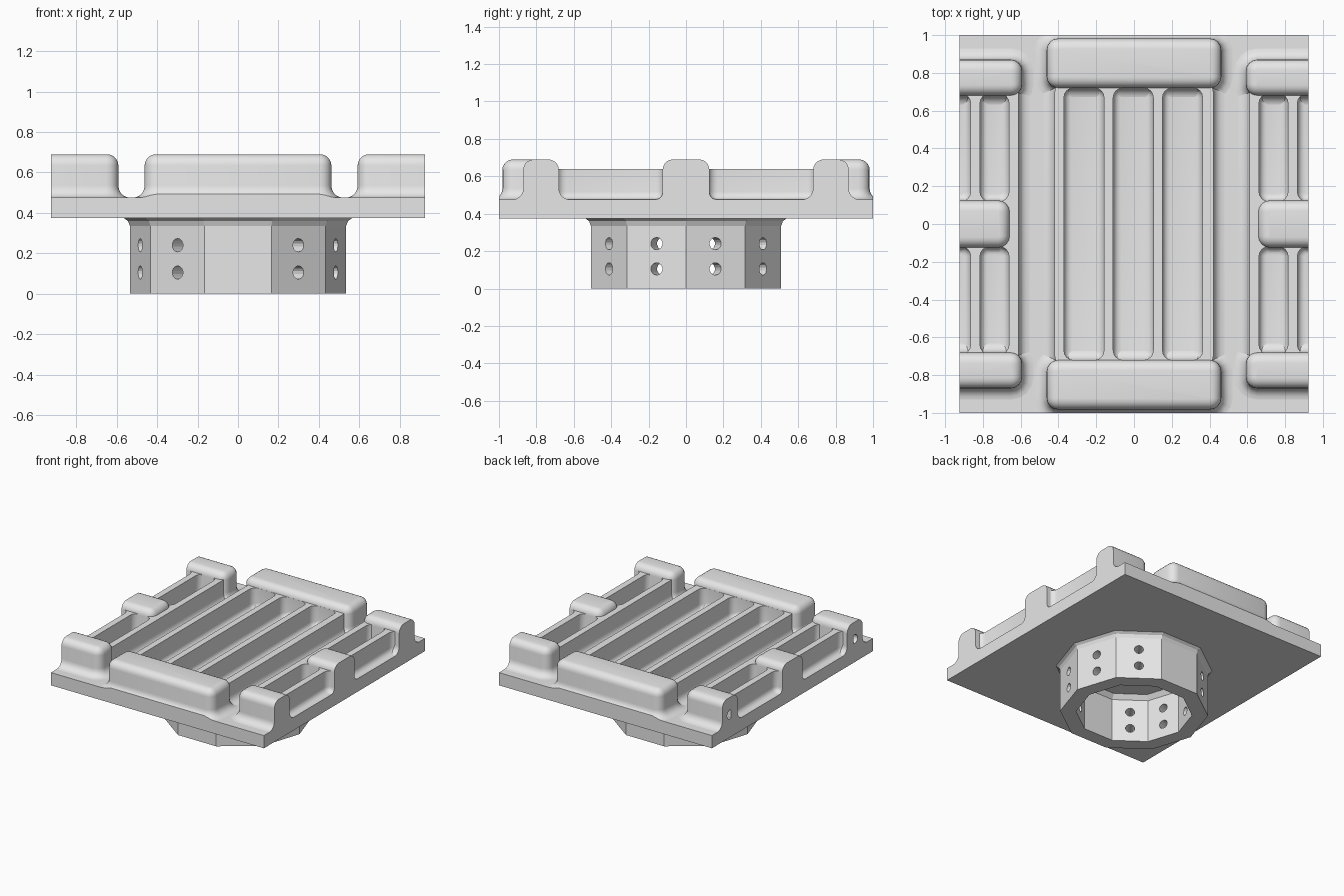
import bpy, bmesh, math
from mathutils import Matrix, Vector

cube = bpy.data.objects.get("Cube")
if cube:
    bpy.data.objects.remove(cube, do_unlink=True)

HALF_X, HALF_Y = 0.925, 1.0
PLATE_LOW, PLATE_TOP = 0.375, 0.475
RIB_TOP, BLOCK_TOP = 0.64, 0.69
FAR = 1.2      # parts run past the plate edge, then get trimmed flush
STEPS = 5

grey = bpy.data.materials.new("plain_grey")
grey.use_nodes = True
grey.diffuse_color = (0.8, 0.8, 0.8, 1)
grey.node_tree.nodes["Principled BSDF"].inputs["Base Color"].default_value = (0.8, 0.8, 0.8, 1)


def finish(name, bm):
    bmesh.ops.recalc_face_normals(bm, faces=bm.faces)
    mesh = bpy.data.meshes.new(name)
    bm.to_mesh(mesh)
    bm.free()
    obj = bpy.data.objects.new(name, mesh)
    bpy.context.collection.objects.link(obj)
    mesh.materials.append(grey)
    return obj


def activate(obj):
    bpy.ops.object.select_all(action='DESELECT')
    obj.select_set(True)
    bpy.context.view_layer.objects.active = obj


def smooth(obj):
    activate(obj)
    bpy.ops.object.shade_smooth_by_angle(angle=math.radians(30))


def carve(obj, cutter_bm):
    cutter = finish("cutter", cutter_bm)
    cutter.hide_render = True
    mod = obj.modifiers.new("carve", 'BOOLEAN')
    mod.operation = 'DIFFERENCE'
    mod.solver = 'EXACT'
    mod.object = cutter
    activate(obj)
    bpy.ops.object.modifier_apply(modifier=mod.name)
    bpy.data.objects.remove(cutter, do_unlink=True)


def loft(bm, loops, closed=False):
    rings = [[bm.verts.new(p) for p in loop] for loop in loops]
    pairs = list(zip(rings, rings[1:]))
    if closed:
        pairs.append((rings[-1], rings[0]))
    else:
        bm.faces.new(rings[0])
        bm.faces.new(rings[-1])
    for a, b in pairs:
        for i in range(len(a)):
            j = (i + 1) % len(a)
            bm.faces.new((a[i], a[j], b[j], b[i]))


def rounded_rect(box, radius, offset, z):
    x0, x1, y0, y1 = box
    corners = [(x1, y1, -1, -1), (x0, y1, 1, -1), (x0, y0, 1, 1), (x1, y0, -1, 1)]
    points = []
    for k, (x, y, dx, dy) in enumerate(corners):
        for s in range(STEPS):
            a = math.pi / 2 * (k + s / (STEPS - 1))
            points.append((x + dx * radius + (radius + offset) * math.cos(a),
                           y + dy * radius + (radius + offset) * math.sin(a), z))
    return points


def quarter():
    return [math.pi / 2 * s / STEPS for s in range(STEPS + 1)]


def side_box(side, x0, x1, y0, y1):
    return (x0, x1, y0, y1) if side > 0 else (-x1, -x0, y0, y1)


def trim(bm):
    for axis, half in ((Vector((1, 0, 0)), HALF_X), (Vector((0, 1, 0)), HALF_Y)):
        for sign in (1, -1):
            geom = bm.verts[:] + bm.edges[:] + bm.faces[:]
            bmesh.ops.bisect_plane(bm, geom=geom, plane_co=axis * half * sign,
                                   plane_no=axis * sign, clear_outer=True)
            rim = [e for e in bm.edges if e.is_boundary]
            if rim:
                bmesh.ops.holes_fill(bm, edges=rim, sides=0)


def pad(name, box, top, flare, roundover, radius=0.06):
    """Raised block with a concave foot and rounded upper edges."""
    rings = [(flare, PLATE_TOP - 0.01)]
    rings += [(flare * (1 - math.sin(t)), PLATE_TOP + flare * (1 - math.cos(t))) for t in quarter()]
    if roundover:
        rings += [(-roundover * (1 - math.cos(t)), top - roundover * (1 - math.sin(t))) for t in quarter()]
    else:
        rings.append((0, top))
    bm = bmesh.new()
    loft(bm, [rounded_rect(box, radius, o, z) for o, z in rings])
    trim(bm)
    return finish(name, bm)


def add_pocket(bm, box, fillet=0.04, radius=0.05):
    floor = PLATE_TOP + 0.002
    rings = [(-fillet * (1 - math.sin(t)), floor + fillet * (1 - math.cos(t))) for t in quarter()]
    rings.append((0, RIB_TOP + 0.1))
    loft(bm, [rounded_rect(box, radius, o, z) for o, z in rings])


def add_drill(bm, centre, direction, radius, depth):
    turn = Vector(direction).to_track_quat('Z', 'Y').to_matrix().to_4x4()
    bmesh.ops.create_cone(bm, cap_ends=True, segments=14, radius1=radius, radius2=radius,
                          depth=depth, matrix=Matrix.Translation(centre) @ turn)


# Base plate
bm = bmesh.new()
bmesh.ops.create_cube(bm, size=1, matrix=Matrix.Translation((0, 0, (PLATE_LOW + PLATE_TOP) / 2))
                      @ Matrix.Diagonal((2 * HALF_X, 2 * HALF_Y, PLATE_TOP - PLATE_LOW, 1)))
finish("base_plate", bm)

# Central ribs: a deck with three long pockets
deck = pad("central_ribs", (-0.42, 0.42, -0.76, 0.76), RIB_TOP, 0.06, 0)
bm = bmesh.new()
for x in (-0.265, -0.004, 0.257):
    add_pocket(bm, (x - 0.106, x + 0.106, -0.72, 0.72))
carve(deck, bm)
smooth(deck)

# Wide bars across both ends
for end, y0, y1 in (("front", -0.982, -0.72), ("back", 0.72, 0.982)):
    smooth(pad(end + "_bar", (-0.462, 0.462, y0, y1), BLOCK_TOP, 0.06, 0.055))

# Side ribs and blocks
for label, side in (("left", 1), ("right", -1)):
    ribs = pad(label + "_side_ribs", side_box(side, 0.612, FAR, -0.76, 0.76), RIB_TOP, 0.06, 0)
    bm = bmesh.new()
    for y0, y1 in ((-0.69, -0.12), (0.12, 0.69)):
        add_pocket(bm, side_box(side, 0.662, 0.815, y0, y1))
        add_pocket(bm, side_box(side, 0.865, FAR, y0, y1))
    carve(ribs, bm)
    smooth(ribs)
    smooth(pad(label + "_middle_block", side_box(side, 0.658, FAR, -0.125, 0.125), BLOCK_TOP, 0.04, 0.055))
    for end, y0, y1 in (("front", -0.87, -0.68), ("back", 0.68, 0.87)):
        block = pad(f"{label}_{end}_block", side_box(side, 0.592, FAR, y0, y1), BLOCK_TOP, 0.06, 0.055)
        if side < 0:
            bm = bmesh.new()
            add_drill(bm, (-HALF_X, (y0 + y1) / 2, 0.555), (1, 0, 0), 0.035, 0.2)
            carve(block, bm)
        smooth(block)

# Ten-sided hollow socket under the plate
SIDES, OUTER, INNER = 10, 0.535, 0.42
profile = [(INNER, 0), (OUTER, 0), (OUTER, 0.335), (OUTER + 0.01, 0.36), (OUTER + 0.03, 0.375),
           (OUTER + 0.03, 0.38), (INNER - 0.03, 0.38), (INNER - 0.03, 0.375), (INNER, 0.34)]
bm = bmesh.new()
loft(bm, [[(r * math.cos(math.tau * i / SIDES), r * math.sin(math.tau * i / SIDES), z)
           for i in range(SIDES)] for r, z in profile], closed=True)
socket = finish("socket", bm)

# Pairs of bolt holes in every socket face but the front and back ones
bm = bmesh.new()
for i in range(SIDES):
    a = math.tau * (i + 0.5) / SIDES
    if abs(math.cos(a)) < 0.1:
        continue
    out = Vector((math.cos(a), math.sin(a), 0))
    for z in (0.105, 0.24):
        add_drill(bm, out * 0.46 + Vector((0, 0, z)), out, 0.033, 0.2)
carve(socket, bm)
